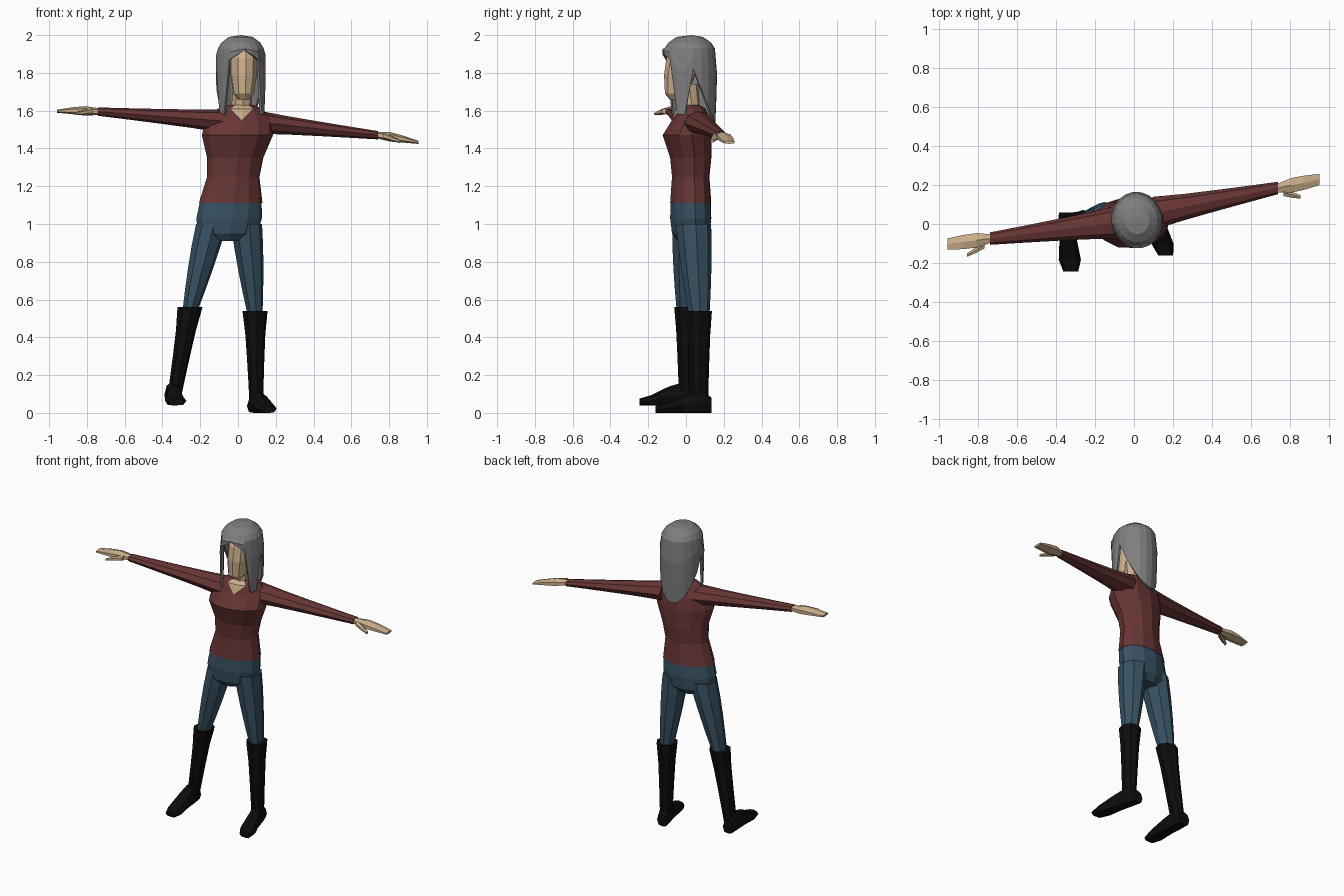
import bpy
import bmesh
from math import sin, cos, pi, radians
from mathutils import Vector

if "Cube" in bpy.data.objects:
    bpy.data.objects.remove(bpy.data.objects["Cube"], do_unlink=True)


def material(name, red, green, blue):
    mat = bpy.data.materials.new(name)
    mat.use_nodes = True
    mat.diffuse_color = (red, green, blue, 1)
    shader = next(n for n in mat.node_tree.nodes if n.type == 'BSDF_PRINCIPLED')
    shader.inputs["Base Color"].default_value = (red, green, blue, 1)
    return mat


skin = material("skin", .6, .43, .26)
hair_grey = material("hair grey", .21, .21, .21)
shirt_red = material("shirt red", .14, .036, .036)
denim = material("denim blue", .04, .085, .125)
boot_black = material("boot black", .004, .004, .004)

X, Y, Z = Vector((1, 0, 0)), Vector((0, 1, 0)), Vector((0, 0, 1))
YAW = radians(8)
ACROSS = X * cos(YAW) + Y * sin(YAW)
DEEP = Y * cos(YAW) - X * sin(YAW)


def finish(bm, name, *materials):
    bmesh.ops.recalc_face_normals(bm, faces=bm.faces)
    mesh = bpy.data.meshes.new(name)
    bm.to_mesh(mesh)
    bm.free()
    for mat in materials:
        mesh.materials.append(mat)
    obj = bpy.data.objects.new(name, mesh)
    bpy.context.collection.objects.link(obj)
    return obj


def loft(sections, u, v, sides=8, floor=0):
    """Skin elliptical sections (centre, half width, half depth) spanned by u and v."""
    bm = bmesh.new()
    rings = []
    for centre, width, depth in sections:
        ring = []
        for j in range(sides):
            turn = 2 * pi * j / sides
            point = centre + u * width * sin(turn) - v * depth * cos(turn)
            point.z = max(point.z, floor)
            ring.append(bm.verts.new(point))
        rings.append(ring)
    for low, high in zip(rings, rings[1:]):
        for j in range(sides):
            k = (j + 1) % sides
            bm.faces.new((low[j], low[k], high[k], high[j]))
    bm.faces.new(rings[0])
    bm.faces.new(rings[-1])
    return bm, rings


def limb(name, mat, start, end, size, end_size, u, v, curve=1.0, steps=4, sides=8):
    """Straight tapering limb; curve sets where along it the taper happens."""
    sections = []
    for i in range(steps + 1):
        t = i / steps
        width, depth = Vector(size).lerp(Vector(end_size), t ** curve)
        sections.append((start.lerp(end, t), width, depth))
    finish(loft(sections, u, v, sides)[0], name, mat)


def stack(rows, centre, sides):
    """Upright body form from rows of height, half width and half depth."""
    return loft([(centre(z, d), w, d) for z, w, d in rows], ACROSS, DEEP, sides)


# Torso leans to one side and swells forward where it is deep
def torso_centre(z, depth):
    return Vector((.1 * z - .15, .025 - max(0, depth - .11), z))


# Shirt body, with a V neck cut into the front faces
bm, rings = stack([
    (1.11, .17, .11), (1.25, .14, .1), (1.35, .15, .11), (1.47, .19, .13),
    (1.55, .18, .1), (1.61, .12, .08), (1.63, .07, .05)], torso_centre, 12)
point, collar = rings[-3][0], rings[-2]
for side in (1, -1):
    panel = next(f for f in point.link_faces if collar[side] in f.verts)
    bmesh.utils.face_split(panel, point, collar[side])
for face in collar[0].link_faces:
    face.material_index = 1
finish(bm, "shirt_body", shirt_red, skin)

# Trouser hips
bm, rings = stack([
    (.91, .08, .07), (.95, .16, .1), (1.03, .175, .11), (1.12, .165, .107)],
    torso_centre, 12)
finish(bm, "trouser_hips", denim)


# Arms: sleeve, flat hand and thumb
def arm(side, shoulder, wrist):
    limb(side + "_sleeve", shirt_red, shoulder, wrist,
         (.085, .062), (.032, .022), Y, Z, .8)
    along = (wrist - shoulder).normalized()
    hand = []
    for reach, width, depth in ((0, .026, .018), (.07, .043, .025),
                                (.14, .042, .018), (.22, .033, .008)):
        hand.append((wrist + along * reach - Z * .3 * reach ** 2, width, depth))
    finish(loft(hand, Y, Z, 6)[0], side + "_hand", skin)
    limb(side + "_thumb", skin, wrist + along * .03 - Y * .03,
         wrist + along * .12 - Y * .07 - Z * .02,
         (.02, .016), (.01, .008), Y, Z, 2, 2, 6)


arm("right", Vector((-.08, .01, 1.545)), Vector((-.74, -.075, 1.595)))
arm("left", Vector((.1, .055, 1.54)), Vector((.74, .185, 1.47)))


# Legs: trouser leg, boot shaft and flat-soled foot
def leg(side, hip, knee, ankle, heel, toe):
    limb(side + "_trouser_leg", denim, hip, knee - Z * .02,
         (.083, .094), (.04, .055), ACROSS, DEEP, 1.5)
    limb(side + "_boot_shaft", boot_black, knee, ankle,
         (.067, .068), (.036, .047), ACROSS, DEEP, .6)
    foot = []
    for t, width, height in ((0, .036, .045), (.2, .045, .07), (.5, .046, .055),
                             (.8, .057, .03), (1, .038, .02)):
        foot.append((heel.lerp(toe, t) + Z * height * .8, width, height))
    finish(loft(foot, X, Z, 8, heel.z)[0], side + "_boot_foot", boot_black)


leg("right", Vector((-.14, .02, 1)), Vector((-.254, .005, .56)),
    Vector((-.34, .01, .07)), Vector((-.35, .06, .04)), Vector((-.325, -.245, .04)))
leg("left", Vector((.045, .04, 1)), Vector((.09, .07, .54)),
    Vector((.097, .07, .04)), Vector((.083, .135, 0)), Vector((.163, -.162, 0)))

# Neck and head
limb("neck", skin, Vector((.015, .03, 1.56)), Vector((.025, .01, 1.74)),
     (.057, .05), (.05, .055), ACROSS, DEEP, 1, 2)
bm, rings = stack([
    (1.66, .03, .03), (1.69, .055, .06), (1.79, .07, .085), (1.88, .07, .09),
    (1.95, .05, .06)], lambda z, depth: Vector((.03, .2 * (z - 1.95), z)), 10)
finish(bm, "head", skin)


# Hair: one shell whose lower edge forms the fringe, side locks and back
HALF = 10


def hem(i):
    if i < 3:
        return 1.92 - .025 * i
    if i < 5:
        return 1.58
    return 1.52 + .012 * (HALF - i) ** 2


bm = bmesh.new()
crown = bm.verts.new((.015, .03, 2))
columns = []
for j in range(2 * HALF):
    turn = pi * j / HALF
    radial = ACROSS * .13 * sin(turn) - DEEP * .143 * cos(turn)
    levels = [(1.99, .5), (1.96, .8), (1.93, .94)]
    drop = hem(min(j, 2 * HALF - j)) - 1.93
    for k in (1, 2, 3):
        z = 1.93 + drop * k / 3
        levels.append((z, 1.02 - .3 * max(0, 1.75 - z)))
    columns.append([bm.verts.new(Vector((.015, .02, z)) + radial * s) for z, s in levels])
for left, right in zip(columns, columns[1:] + columns[:1]):
    bm.faces.new((crown, left[0], right[0]))
    for k in range(len(left) - 1):
        bm.faces.new((left[k], left[k + 1], right[k + 1], right[k]))
hair = finish(bm, "hair", hair_grey)
thickness = hair.modifiers.new("thickness", 'SOLIDIFY')
thickness.thickness = .014
thickness.offset = -1
